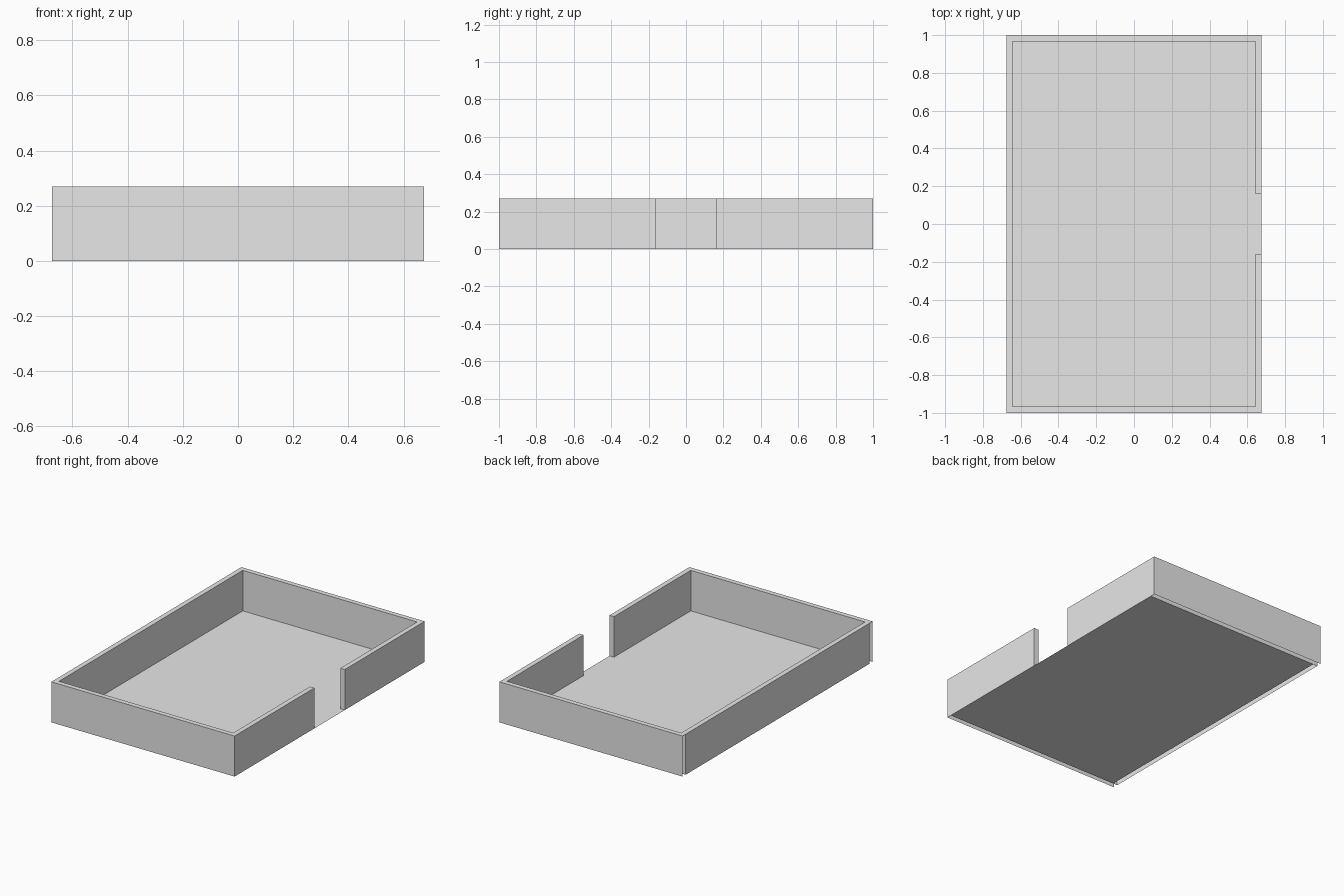
import bpy
import bmesh
from mathutils import Vector

cube = bpy.data.objects.get("Cube")
if cube:
    bpy.data.objects.remove(cube, do_unlink=True)

HALF_X, HALF_Y, HEIGHT = 0.675, 1.0, 0.27
THICK = 0.033
GAP = 0.16
IN_X, IN_Y = HALF_X - THICK, HALF_Y - THICK

grey = bpy.data.materials.new("light_grey")
grey.use_nodes = True
grey.diffuse_color = (0.8, 0.8, 0.8, 1)
grey.node_tree.nodes["Principled BSDF"].inputs["Base Color"].default_value = (0.8, 0.8, 0.8, 1)

DIRECTIONS = {
    "left": Vector((1, 0, 0)), "right": Vector((-1, 0, 0)),
    "back": Vector((0, 1, 0)), "front": Vector((0, -1, 0)),
    "bottom": Vector((0, 0, -1)),
}


def finish(name, bm):
    mesh = bpy.data.meshes.new(name)
    bm.to_mesh(mesh)
    bm.free()
    mesh.materials.append(grey)
    obj = bpy.data.objects.new(name, mesh)
    bpy.context.collection.objects.link(obj)


def wall(name, x0, x1, y0, y1, open_sides):
    """Hollow wall box, with the named sides left open."""
    bm = bmesh.new()
    bmesh.ops.create_cube(bm, size=1)
    bmesh.ops.scale(bm, vec=(x1 - x0, y1 - y0, HEIGHT), verts=bm.verts)
    bmesh.ops.translate(bm, vec=((x0 + x1) / 2, (y0 + y1) / 2, HEIGHT / 2), verts=bm.verts)
    bm.normal_update()
    doomed = [f for f in bm.faces
              if any(f.normal.dot(DIRECTIONS[s]) > 0.9 for s in open_sides)]
    bmesh.ops.delete(bm, geom=doomed, context='FACES')
    finish(name, bm)


# End walls, hollow below and open at the closed long side
wall("front_wall", -HALF_X, HALF_X, -HALF_Y, -IN_Y, ("bottom", "right"))
wall("back_wall", -HALF_X, HALF_X, IN_Y, HALF_Y, ("bottom", "right"))

# Closed long wall
wall("right_wall", -HALF_X, -IN_X, -IN_Y, IN_Y, ("bottom", "front", "back"))

# Long wall split by the doorway
wall("left_wall_front", IN_X, HALF_X, -IN_Y, -GAP, ("bottom", "front"))
wall("left_wall_back", IN_X, HALF_X, GAP, IN_Y, ("bottom", "back"))

# Floor sheet, running out through the doorway
bm = bmesh.new()
corners = [(-IN_X, -IN_Y), (HALF_X, -IN_Y), (HALF_X, IN_Y), (-IN_X, IN_Y)]
bm.faces.new([bm.verts.new((x, y, 0)) for x, y in corners])
finish("floor", bm)
